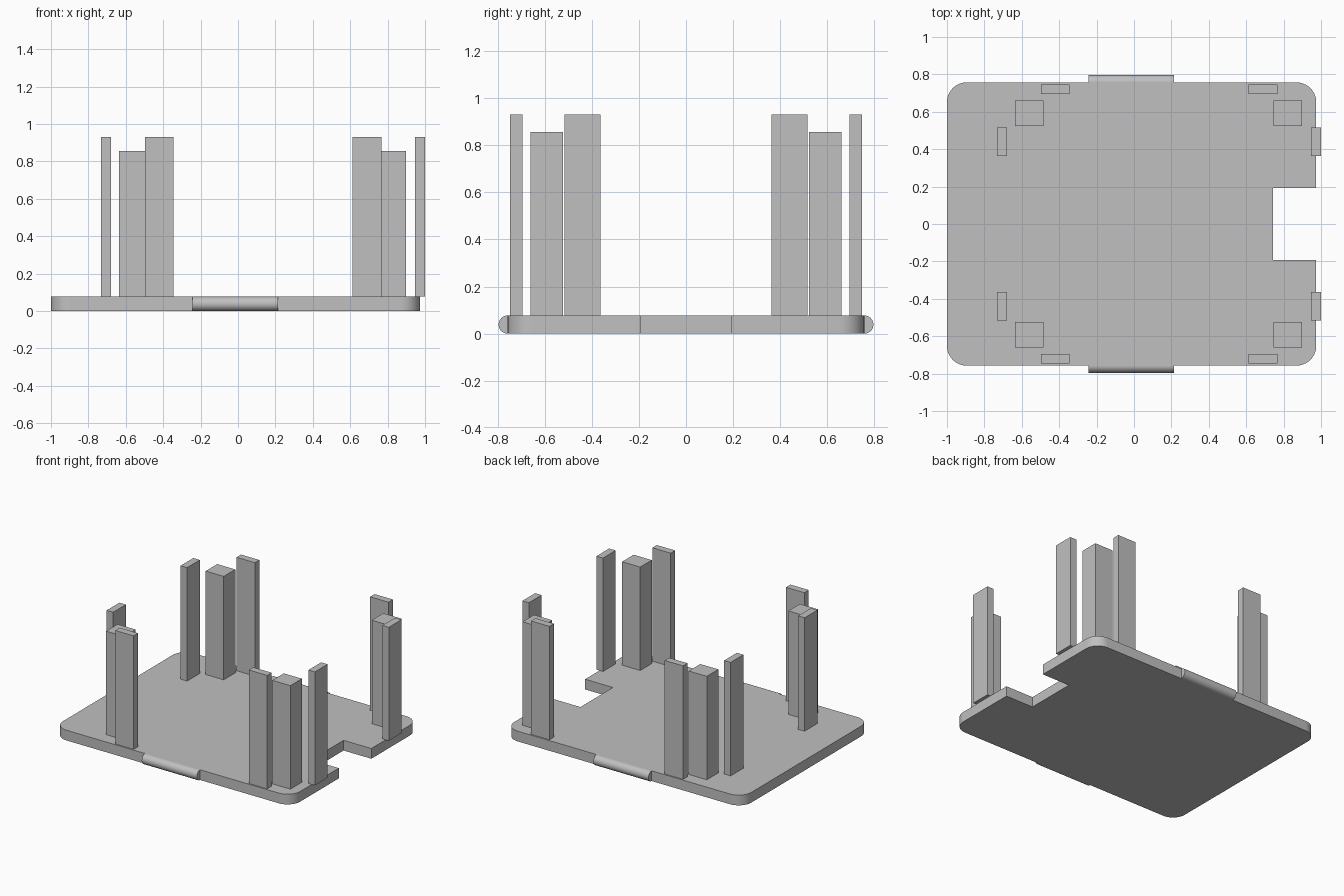
import bpy, bmesh
from math import pi, sin, cos

cube = bpy.data.objects.get("Cube")
if cube:
    bpy.data.objects.remove(cube, do_unlink=True)

grey = bpy.data.materials.new("plain grey")
grey.use_nodes = True
colour = (0.53, 0.53, 0.53, 1)
grey.diffuse_color = colour
grey.node_tree.nodes["Principled BSDF"].inputs["Base Color"].default_value = colour

THICK = 0.077
LEFT, RIGHT, HALF_Y = -1.0, 0.974, 0.757


def prism(name, points, z0, z1, smooth=False):
    """Extrude a counter-clockwise outline from z0 up to z1."""
    bm = bmesh.new()
    base = bm.faces.new([bm.verts.new((x, y, z0)) for x, y in points])
    top = bmesh.ops.extrude_face_region(bm, geom=[base], use_keep_orig=True)["geom"]
    verts = [v for v in top if isinstance(v, bmesh.types.BMVert)]
    bmesh.ops.translate(bm, verts=verts, vec=(0, 0, z1 - z0))
    bmesh.ops.recalc_face_normals(bm, faces=bm.faces)
    mesh = bpy.data.meshes.new(name)
    bm.to_mesh(mesh)
    bm.free()
    mesh.materials.append(grey)
    obj = bpy.data.objects.new(name, mesh)
    bpy.context.collection.objects.link(obj)
    if smooth:
        shade(obj)
    return obj


def shade(obj):
    bpy.ops.object.select_all(action='DESELECT')
    obj.select_set(True)
    bpy.context.view_layer.objects.active = obj
    bpy.ops.object.shade_smooth_by_angle(angle=pi / 6)


def corner(cx, cy, start, r=0.105, steps=10):
    angles = [start + pi / 2 * i / steps for i in range(steps + 1)]
    return [(cx + r * cos(a), cy + r * sin(a)) for a in angles]


# Base plate with rounded corners and a notch in one side
r = 0.105
outline = (corner(RIGHT - r, HALF_Y - r, 0)
           + corner(LEFT + r, HALF_Y - r, pi / 2)
           + corner(LEFT + r, r - HALF_Y, pi)
           + corner(RIGHT - r, r - HALF_Y, 1.5 * pi)
           + [(RIGHT, -0.193), (0.743, -0.193), (0.743, 0.193), (RIGHT, 0.193)])
prism("base_plate", outline, 0, THICK, smooth=True)

# Round bars on the front and back edges
for side, y in (("front", -HALF_Y), ("back", HALF_Y)):
    bpy.ops.mesh.primitive_cylinder_add(vertices=48, radius=THICK / 2, depth=0.458,
                                        location=(-0.015, y, THICK / 2),
                                        rotation=(0, pi / 2, 0))
    bar = bpy.context.object
    bar.name = side + "_edge_bar"
    bar.data.materials.append(grey)
    shade(bar)

# Corner posts: x range, y range, top height; repeated front and back
posts = {
    "right_side_post": (-0.732, -0.678, 0.364, 0.515, 0.93),
    "right_corner_post": (-0.635, -0.485, 0.523, 0.66, 0.855),
    "right_edge_post": (-0.498, -0.346, 0.694, 0.747, 0.93),
    "left_edge_post": (0.613, 0.766, 0.694, 0.747, 0.93),
    "left_corner_post": (0.747, 0.898, 0.523, 0.66, 0.855),
    "left_side_post": (0.946, 1.0, 0.364, 0.515, 0.93),
}
for name, (x0, x1, y0, y1, top) in posts.items():
    for side, s in (("front", -1), ("back", 1)):
        ya, yb = sorted((s * y0, s * y1))
        prism(side + "_" + name, [(x0, ya), (x1, ya), (x1, yb), (x0, yb)], THICK, top)
